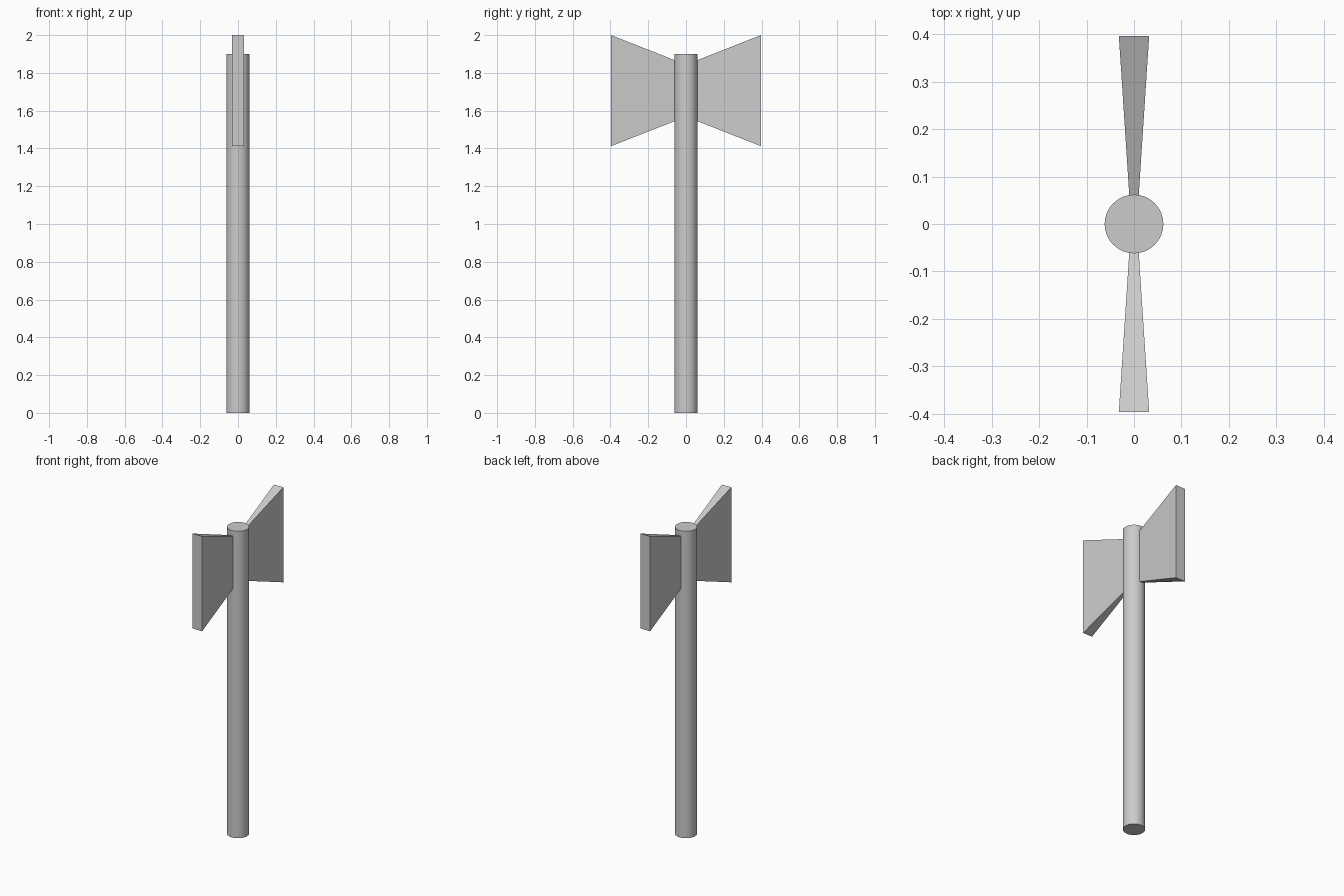
import bpy, bmesh

if "Cube" in bpy.data.objects:
    bpy.data.objects.remove(bpy.data.objects["Cube"])

# round handle
R, H = 0.062, 1.90
bpy.ops.mesh.primitive_cylinder_add(vertices=32, radius=R, depth=H, location=(0, 0, H / 2))
handle = bpy.context.object
handle.name = "handle"
bpy.ops.object.shade_smooth_by_angle()


# flared blade: a wedge from a narrow root inside the handle to a wide outer edge
def add_blade(name, side):
    mid_z = 1.706
    bm = bmesh.new()
    rings = []
    for y, half_x, half_z in ((0, 0.006, 0.138), (side * 0.397, 0.032, 0.294)):
        rings.append([bm.verts.new((sx * half_x, y, mid_z + sz * half_z))
                      for sx, sz in ((-1, -1), (1, -1), (1, 1), (-1, 1))])
    root, edge = rings
    bm.faces.new(root)
    bm.faces.new(edge)
    for i in range(4):
        j = (i + 1) % 4
        bm.faces.new((root[i], root[j], edge[j], edge[i]))
    bmesh.ops.recalc_face_normals(bm, faces=bm.faces)
    mesh = bpy.data.meshes.new(name)
    bm.to_mesh(mesh)
    bm.free()
    bpy.context.collection.objects.link(bpy.data.objects.new(name, mesh))


add_blade("front_blade", -1)
add_blade("back_blade", 1)
